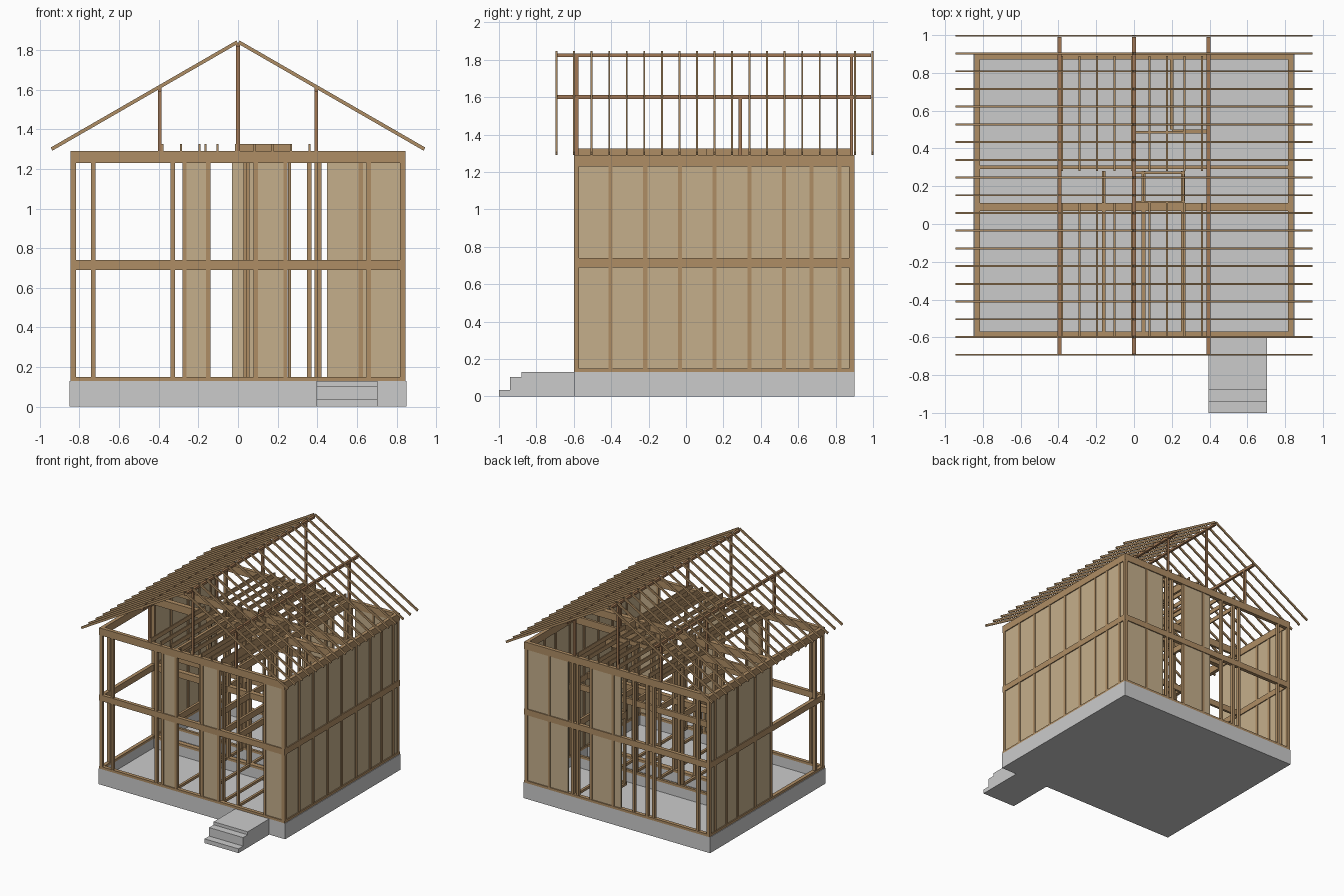
import bpy, bmesh
from mathutils import Vector

if "Cube" in bpy.data.objects:
    bpy.data.objects.remove(bpy.data.objects["Cube"])


def mat(name, rgb):
    m = bpy.data.materials.new(name)
    m.diffuse_color = (*rgb, 1)
    m.use_nodes = True
    m.node_tree.nodes["Principled BSDF"].inputs["Base Color"].default_value = m.diffuse_color
    return m


WOOD = mat("framing_wood", (0.43, 0.27, 0.13))
DARK = mat("post_wood", (0.36, 0.19, 0.09))
BOARD = mat("wall_board", (0.56, 0.43, 0.26))
SILL, MID, TOP = (0.13, 0.15), (0.69, 0.74), (1.23, 1.29)
STOREYS = [(0.15, 0.69), (0.74, 1.23)]


def boxes(name, items, material=None):
    """One object made of boxes (x0, x1, y0, y1, z0, z1)."""
    bm = bmesh.new()
    for x0, x1, y0, y1, z0, z1 in items:
        vs = bmesh.ops.create_cube(bm, size=1)["verts"]
        for v in vs:
            v.co = Vector((x1 if v.co.x > 0 else x0,
                           y1 if v.co.y > 0 else y0,
                           z1 if v.co.z > 0 else z0))
    me = bpy.data.meshes.new(name)
    bm.to_mesh(me)
    bm.free()
    ob = bpy.data.objects.new(name, me)
    bpy.context.collection.objects.link(ob)
    if material:
        me.materials.append(material)
    return ob


def prism(name, profile, axis, a, b, material=None):
    """Extrude a 2D profile along x ('x': profile is y,z) or y ('y': x,z)."""
    bm = bmesh.new()
    pts = [(a, p, q) if axis == 'x' else (p, a, q) for p, q in profile]
    f = bm.faces.new([bm.verts.new(p) for p in pts])
    ext = bmesh.ops.extrude_face_region(bm, geom=[f])["geom"]
    d = (b - a, 0, 0) if axis == 'x' else (0, b - a, 0)
    bmesh.ops.translate(bm, vec=d, verts=[g for g in ext if isinstance(g, bmesh.types.BMVert)])
    bmesh.ops.recalc_face_normals(bm, faces=bm.faces)
    me = bpy.data.meshes.new(name)
    bm.to_mesh(me)
    bm.free()
    ob = bpy.data.objects.new(name, me)
    bpy.context.collection.objects.link(ob)
    if material:
        me.materials.append(material)
    return ob


def wall(name, axis, lo, hi, c, depth, studs, panels=(), levels=(SILL, MID, TOP)):
    """Stud wall running along axis from lo to hi, centred on c across."""
    def box(a, b, d, z):
        across = (c - d / 2, c + d / 2)
        return (a, b, *across, *z) if axis == 'x' else (*across, a, b, *z)
    boxes(name + "_plates", [box(lo, hi, depth, z) for z in levels], WOOD)
    if studs:
        boxes(name + "_studs", [box(s - 0.011, s + 0.011, depth - 0.004, z)
                                for s in studs for z in STOREYS], WOOD)
    if panels:
        boxes(name + "_boards", [box(a, b, depth * 0.45, z)
                                 for a, b in panels for z in STOREYS], BOARD)


# foundation: slab, perimeter and inner stem walls
boxes("foundation_slab", [(-0.85, 0.85, -0.6, 0.9, 0, 0.05)])
boxes("foundation_walls", [(-0.85, 0.85, -0.6, -0.57, 0.05, 0.13),
                           (-0.85, 0.85, 0.87, 0.9, 0.05, 0.13),
                           (-0.85, -0.82, -0.57, 0.87, 0.05, 0.13),
                           (0.82, 0.85, -0.57, 0.87, 0.05, 0.13),
                           (-0.82, 0.82, 0.07, 0.11, 0.05, 0.13),
                           (-0.82, 0.82, 0.29, 0.31, 0.05, 0.13)])

# entrance steps
prism("entrance_steps", [(-0.6, 0), (-0.6, 0.13), (-0.88, 0.13), (-0.88, 0.105), (-0.94, 0.105),
                         (-0.94, 0.035), (-1, 0.035), (-1, 0)], 'x', 0.395, 0.705)

# outer walls
ends = [-0.834, 0.834]
wall("front_wall", 'x', -0.845, 0.845, -0.585, 0.03,
     ends + [-0.73, -0.33, -0.27, -0.15, 0.09, 0.24, 0.66],
     [(-0.27, -0.15), (0.09, 0.24), (0.66, 0.83)])
wall("back_wall", 'x', -0.845, 0.845, 0.885, 0.03,
     ends + [-0.73, -0.33, -0.27, -0.15, 0.04, 0.24, 0.36, 0.41, 0.62],
     [(-0.03, 0.24), (0.45, 0.83)])
side = [-0.589 + 0.1855 * i for i in range(7)] + [0.67, 0.82, 0.889]
wall("right_wall", 'y', -0.6, 0.9, 0.83, 0.03, side, [(-0.59, 0.89)])
wall("left_wall", 'y', -0.6, 0.9, -0.83, 0.03,
     [-0.589, -0.49, 0.09, 0.3, 0.525, 0.67, 0.82, 0.889], [(0.09, 0.89)])

# inner partitions
wall("middle_wall", 'x', -0.82, 0.82, 0.09, 0.04, [-0.33, -0.15, 0.04, 0.24, 0.41])
wall("rear_partition", 'x', -0.82, 0.82, 0.3, 0.02, [-0.33, -0.15, 0.24, 0.41])
for i, (x, y0, y1) in enumerate([(-0.16, -0.57, 0.28), (0.05, -0.57, 0.28),
                                 (0.26, -0.57, 0.28), (0.2, 0.5, 0.87), (0.395, -0.57, 0.87)]):
    wall(f"cross_partition_{i + 1}", 'y', y0, y1, x, 0.02, [y0 + 0.011, y1 - 0.011])
wall("closet_partition", 'x', 0.2, 0.4, 0.49, 0.02, [])

# ceiling joists and stair-opening trim
jx = [-0.38 + 0.0925 * i for i in range(9)]
boxes("ceiling_joists", [(x - 0.005, x + 0.005, a, b, 1.29, 1.325) for x in jx
                         for a, b in ((-0.595, 0.11), (0.28, 0.89))], WOOD)
boxes("opening_headers", [(0, 0.27, y, y + 0.012, 1.29, 1.325) for y in (0.11, 0.265, 0.48)] +
      [(x, x + 0.012, 0.11, 0.28, 1.29, 1.325) for x in (-0.17, 0.04, 0.255)], WOOD)

# ridge beam, purlins and their posts
boxes("ridge_beam", [(-0.01, 0.01, -0.69, 0.99, 1.815, 1.834)], DARK)
boxes("purlins", [(x - 0.01, x + 0.01, -0.69, 0.99, 1.59, 1.613) for x in (-0.395, 0.395)], DARK)
boxes("roof_posts", [(x - 0.009, x + 0.009, y - 0.009, y + 0.009, 1.29, z)
                     for x, z, ys in ((-0.395, 1.59, (-0.585, 0.29, 0.885)),
                                      (0, 1.815, (-0.585, 0.885)),
                                      (0.395, 1.59, (-0.585, 0.29, 0.885))) for y in ys], DARK)

# paired rafters
for i in range(19):
    y = -0.692 + 0.0938 * i
    for s, n in ((-1, "left"), (1, "right")):
        prism(f"rafter_{n}_{i + 1}", [(0, 1.832), (s * 0.008, 1.848), (s * 0.945, 1.308),
                                      (s * 0.937, 1.292)], 'y', y - 0.005, y + 0.005, WOOD)
